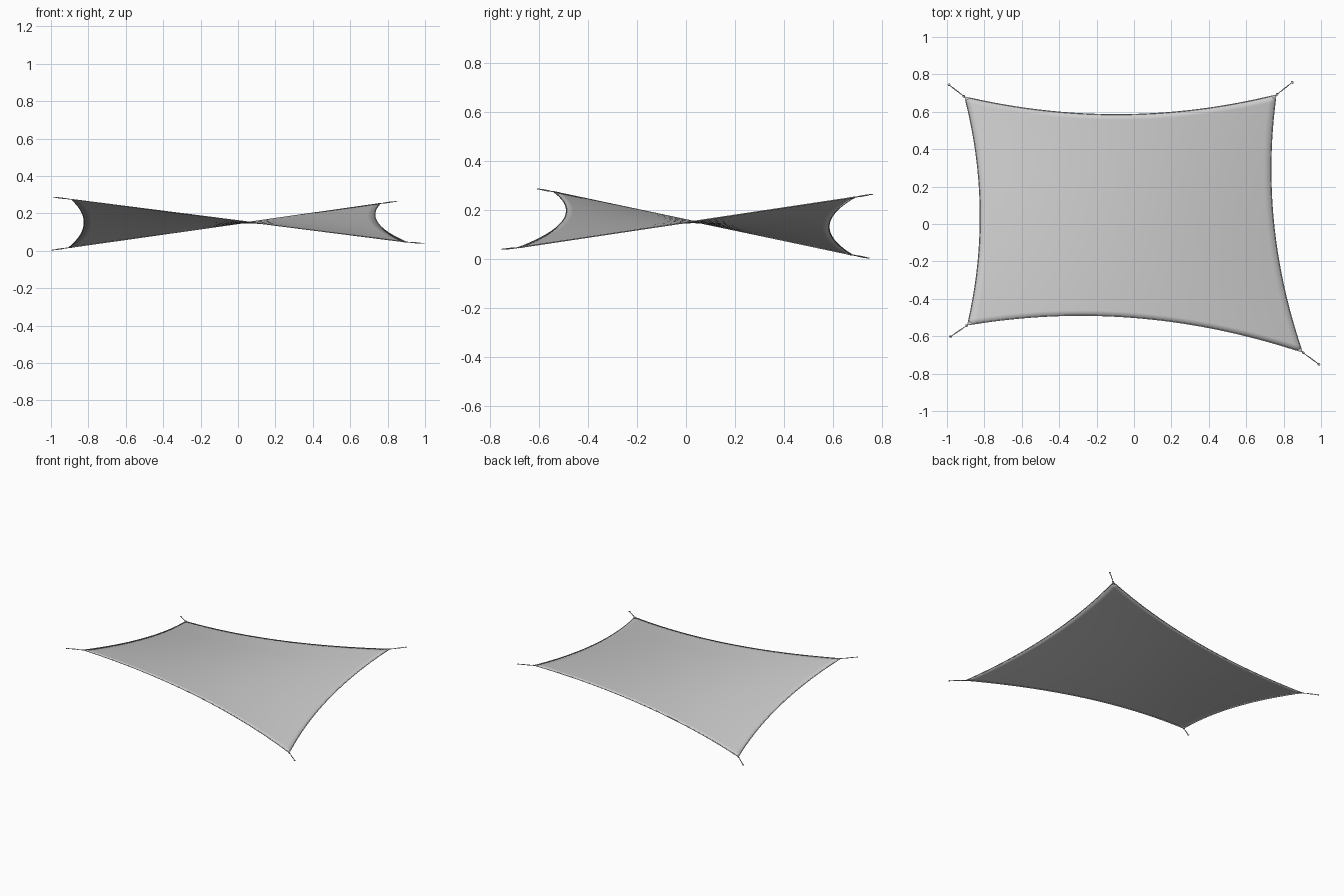
import bpy, bmesh
from mathutils import Vector

if "Cube" in bpy.data.objects:
    bpy.data.objects.remove(bpy.data.objects["Cube"])

# Corners of the cloth and outer ends of the rigging, counter-clockwise from front left
corners = [Vector(c) for c in ((-0.89, -0.54, 0.275), (0.90, -0.685, 0.047),
                               (0.76, 0.69, 0.253), (-0.905, 0.68, 0.017))]
tips = [Vector(c) for c in ((-0.985, -0.605, 0.287), (0.993, -0.753, 0.04),
                            (0.85, 0.76, 0.265), (-0.993, 0.747, 0.004))]
# Inward sag at the middle of each edge
sags = [Vector((0, 0.112, 0)), Vector((-0.083, 0, 0)),
        Vector((0, -0.10, 0)), Vector((0.075, 0, 0))]
N = 40


def edge(i, t):
    return corners[i].lerp(corners[(i + 1) % 4], t) + sags[i] * 4 * t * (1 - t)


def patch(u, v):
    c = corners
    bilinear = c[0].lerp(c[1], u).lerp(c[3].lerp(c[2], u), v)
    return (edge(0, u).lerp(edge(2, 1 - u), v)
            + edge(3, 1 - v).lerp(edge(1, v), u) - bilinear)


def finish(name, bm, smooth=True):
    for f in bm.faces:
        f.smooth = smooth
    mesh = bpy.data.meshes.new(name)
    bm.to_mesh(mesh)
    bm.free()
    ob = bpy.data.objects.new(name, mesh)
    bpy.context.collection.objects.link(ob)
    return ob


def tube(name, points, radius, closed=False):
    cu = bpy.data.curves.new(name, 'CURVE')
    cu.dimensions = '3D'
    cu.bevel_depth = radius
    cu.bevel_resolution = 2
    cu.use_fill_caps = True
    sp = cu.splines.new('POLY')
    sp.points.add(len(points) - 1)
    for p, co in zip(sp.points, points):
        p.co = (*co, 1)
    sp.use_cyclic_u = closed
    ob = bpy.data.objects.new(name, cu)
    bpy.context.collection.objects.link(ob)
    return ob


# Twisted cloth with four hollow edges
bm = bmesh.new()
grid = [[bm.verts.new(patch(i / N, j / N)) for i in range(N + 1)] for j in range(N + 1)]
for j in range(N):
    for i in range(N):
        bm.faces.new((grid[j][i], grid[j][i + 1], grid[j + 1][i + 1], grid[j + 1][i]))
cloth = finish("sail_cloth", bm)
mod = cloth.modifiers.new("thickness", 'SOLIDIFY')
mod.thickness = 0.003
mod.offset = 0

# Cord sewn into the hem
tube("hem_cord", [edge(i, k / N) for i in range(4) for k in range(N)], 0.0025, True)

for i in range(4):
    c, t = corners[i], tips[i]
    d = (t - c).normalized()
    # Corner reinforcement plate
    bm = bmesh.new()
    bm.faces.new([bm.verts.new(p) for p in (c, edge(i, 0.016), edge(i - 1, 0.982))])
    plate = finish("corner_plate", bm, False)
    mod = plate.modifiers.new("thickness", 'SOLIDIFY')
    mod.thickness = 0.006
    mod.offset = 0
    # Thin tension line with a thicker tightener near the outer end
    tube("tension_line", [c, t - d * 0.01], 0.002)
    tube("tightener", [c.lerp(t, 0.3), c.lerp(t, 0.75)], 0.003)
    # Rings at both ends
    for p in (c + d * 0.006, t - d * 0.005):
        bpy.ops.mesh.primitive_cylinder_add(vertices=8, radius=0.003, depth=0.004, location=p)
        bpy.context.object.name = "ring_pin"
        side = d.cross(Vector((0, 0, 1))).normalized()
        ring = [p + 0.006 * a * d + 0.006 * b * side for a, b in
                ((1, 0), (.7, .7), (0, 1), (-.7, .7), (-1, 0), (-.7, -.7), (0, -1), (.7, -.7))]
        tube("end_ring", ring, 0.0015, True)
